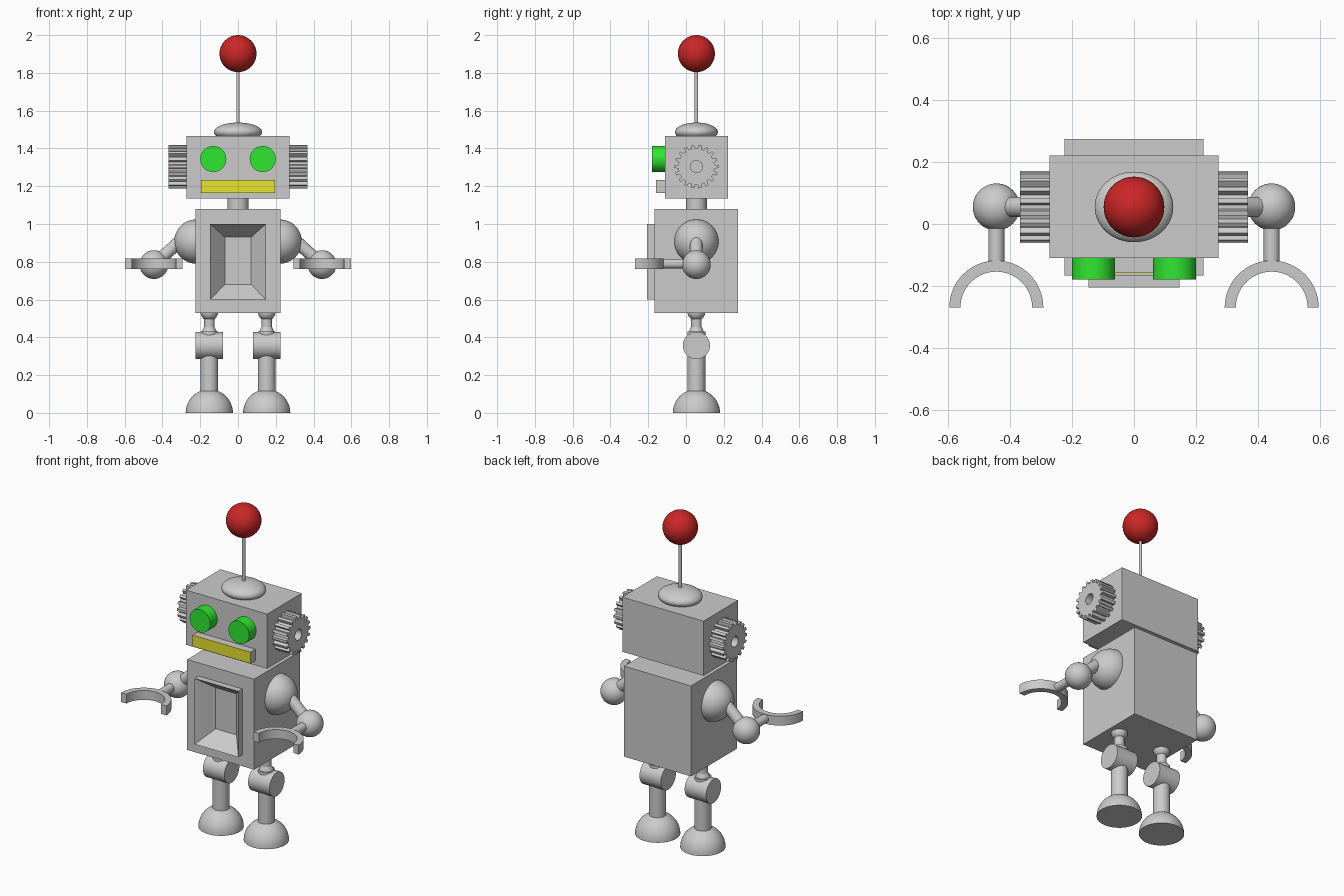
import bpy, bmesh
from math import sin, cos, pi, radians
from mathutils import Vector

if "Cube" in bpy.data.objects:
    bpy.data.objects.remove(bpy.data.objects["Cube"])

CY = 0.055  # depth of the robot's central axis


def finish(obj, name, mat=None, smooth=True):
    obj.name = name
    if mat:
        obj.data.materials.append(mat)
    if smooth:
        bpy.ops.object.select_all(action='DESELECT')
        obj.select_set(True)
        bpy.context.view_layer.objects.active = obj
        bpy.ops.object.shade_smooth_by_angle(angle=radians(30))
    return obj


def colour(name, rgb):
    mat = bpy.data.materials.new(name)
    mat.diffuse_color = (*rgb, 1)
    mat.use_nodes = True
    mat.node_tree.nodes["Principled BSDF"].inputs["Base Color"].default_value = mat.diffuse_color
    return mat


def box(name, lo, hi, mat=None):
    lo, hi = Vector(lo), Vector(hi)
    bpy.ops.mesh.primitive_cube_add(size=1, location=(lo + hi) / 2)
    obj = bpy.context.object
    for v in obj.data.vertices:
        v.co *= hi - lo
    return finish(obj, name, mat, False)


def ball(name, loc, radii, mat=None, half=False):
    bpy.ops.mesh.primitive_uv_sphere_add(segments=48, ring_count=24, radius=1, location=loc)
    obj = bpy.context.object
    for v in obj.data.vertices:
        v.co *= Vector(radii)
    if half:
        bm = bmesh.new()
        bm.from_mesh(obj.data)
        cut = bmesh.ops.bisect_plane(bm, geom=bm.verts[:] + bm.edges[:] + bm.faces[:], dist=1e-5,
                                     plane_co=(0, 0, 0), plane_no=(0, 0, 1), clear_inner=True)
        bmesh.ops.holes_fill(bm, edges=[e for e in bm.edges if e.is_boundary])
        bm.to_mesh(obj.data)
        bm.free()
    return finish(obj, name, mat)


def rod(name, a, b, r1, r2=None, mat=None):
    a, b = Vector(a), Vector(b)
    bpy.ops.mesh.primitive_cone_add(vertices=48, radius1=r1, radius2=r1 if r2 is None else r2,
                                    depth=(b - a).length, location=(a + b) / 2,
                                    rotation=(b - a).to_track_quat('Z', 'Y').to_euler())
    return finish(bpy.context.object, name, mat)


def loft(name, rings, closed=False):
    """Skin a list of equal-length point loops; cap the ends unless closed."""
    bm = bmesh.new()
    loops = [[bm.verts.new(p) for p in ring] for ring in rings]
    pairs = list(zip(loops, loops[1:])) + ([(loops[-1], loops[0])] if closed else [])
    for a, b in pairs:
        for i in range(len(a)):
            j = (i + 1) % len(a)
            bm.faces.new((a[i], a[j], b[j], b[i]))
    if not closed:
        bm.faces.new(loops[0])
        bm.faces.new(loops[-1])
    bmesh.ops.recalc_face_normals(bm, faces=bm.faces)
    mesh = bpy.data.meshes.new(name)
    bm.to_mesh(mesh)
    bm.free()
    obj = bpy.data.objects.new(name, mesh)
    bpy.context.collection.objects.link(obj)
    return finish(obj, name)


def rect(w, z0, z1, y):
    return [(-w, y, z0), (w, y, z0), (w, y, z1), (-w, y, z1)]


red = colour("red", (0.6, 0.02, 0.02))
green = colour("green", (0.03, 0.8, 0.03))
yellow = colour("yellow", (0.8, 0.76, 0.03))

# torso with raised chest panel and funnel-shaped recess
loft("torso", [rect(0.225, 0.53, 1.08, 0.274), rect(0.225, 0.53, 1.08, -0.167),
               rect(0.147, 0.60, 1.0, -0.167), rect(0.147, 0.60, 1.0, -0.206),
               rect(0.07, 0.68, 0.93, -0.115)])

# neck, head, mouth
rod("neck", (0, CY, 1.06), (0, CY, 1.15), 0.055)
box("head", (-0.273, -0.11, 1.135), (0.273, 0.222, 1.467))
box("mouth", (-0.195, -0.155, 1.164), (0.195, -0.10, 1.233))
box("mouth_front", (-0.195, -0.159, 1.164), (0.195, -0.155, 1.233), yellow)

# antenna
ball("head_dome", (0, CY, 1.487), (0.127, 0.114, 0.05))
rod("antenna_rod", (0, CY, 1.52), (0, CY, 1.83), 0.009)
ball("antenna_ball", (0, CY, 1.902), (0.098,) * 3, red)

# gear outline: toothed rim and matching round hole
TEETH = 18
rim, hole = [], []
for t in range(TEETH):
    for off, r in ((-0.30, 0.096), (-0.19, 0.116), (0.19, 0.116), (0.30, 0.096)):
        a = 2 * pi * (t + off) / TEETH
        rim.append((r * cos(a), r * sin(a)))
        hole.append((0.032 * cos(a), 0.032 * sin(a)))


def at_x(loop, x):
    return [(x, CY + y, 1.304 + z) for y, z in loop]


for s, side in ((-1, "left"), (1, "right")):
    # eye and ear gear
    rod(side + "_eye", (s * 0.131, -0.10, 1.344), (s * 0.131, -0.179, 1.344), 0.069, mat=green)
    x0, x1 = s * 0.272, s * 0.368
    loft(side + "_ear_gear", [at_x(rim, x0), at_x(rim, x1), at_x(hole, x1), at_x(hole, x0)], True)

    # arm
    ex, ez = s * 0.445, 0.785
    ball(side + "_shoulder", (s * 0.221, CY, 0.907), (0.117,) * 3)
    rod(side + "_upper_arm", (s * 0.26, CY, 0.952), (ex, CY, ez), 0.033)
    ball(side + "_elbow", (ex, CY, ez), (0.076,) * 3)
    rod(side + "_forearm", (ex, CY, 0.79), (ex, -0.13, 0.79), 0.026)

    # half-ring claw
    claw = []
    for i in range(33):
        a = pi * i / 32
        claw.append([(ex + r * cos(a), -0.27 + r * sin(a), z)
                     for r, z in ((0.116, 0.761), (0.152, 0.761), (0.152, 0.818), (0.116, 0.818))])
    loft(side + "_claw", claw)

    # leg
    lx = s * 0.152
    ball(side + "_hip", (lx, CY, 0.535), (0.047,) * 3)
    rod(side + "_thigh", (lx, CY, 0.40), (lx, CY, 0.53), 0.028)
    rod(side + "_thigh_collar", (lx, CY, 0.425), (lx, CY, 0.455), 0.042, 0.028)
    rod(side + "_knee", (lx - 0.072, CY, 0.357), (lx + 0.072, CY, 0.357), 0.072)
    rod(side + "_shin", (lx, CY, 0.08), (lx, CY, 0.43), 0.047)
    ball(side + "_foot", (lx, CY, 0), (0.125,) * 3, half=True)
